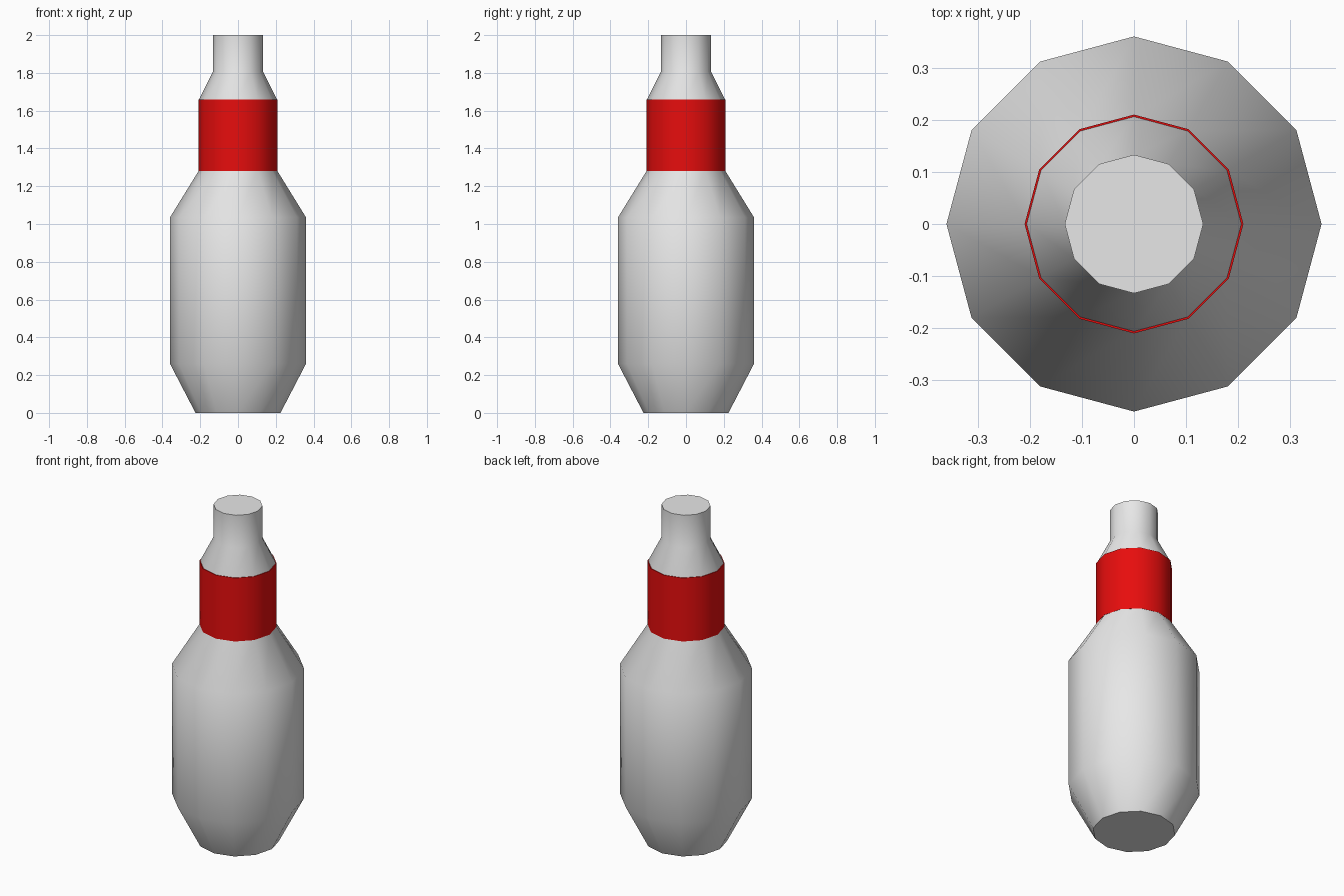
import bpy, bmesh, math

if "Cube" in bpy.data.objects:
    bpy.data.objects.remove(bpy.data.objects["Cube"])

SIDES = 12


def material(name, rgb):
    m = bpy.data.materials.new(name)
    m.diffuse_color = (*rgb, 1)
    m.use_nodes = True
    m.node_tree.nodes["Principled BSDF"].inputs["Base Color"].default_value = m.diffuse_color
    return m


def lathe(name, profile, mat, closed=False):
    """Revolve (radius, z) points; either cap the ends or close the profile into a ring."""
    bm = bmesh.new()
    rings = [[bm.verts.new((r * math.cos(i * math.tau / SIDES),
                            r * math.sin(i * math.tau / SIDES), z))
              for i in range(SIDES)] for r, z in profile]
    pairs = list(zip(rings, rings[1:]))
    if closed:
        pairs.append((rings[-1], rings[0]))
    else:
        bm.faces.new(rings[0][::-1])
        bm.faces.new(rings[-1])
    for a, b in pairs:
        for i in range(SIDES):
            j = (i + 1) % SIDES
            bm.faces.new((a[i], a[j], b[j], b[i]))
    bmesh.ops.recalc_face_normals(bm, faces=bm.faces)
    mesh = bpy.data.meshes.new(name)
    bm.to_mesh(mesh)
    bm.free()
    mesh.materials.append(mat)
    ob = bpy.data.objects.new(name, mesh)
    bpy.context.collection.objects.link(ob)
    bpy.ops.object.select_all(action='DESELECT')
    ob.select_set(True)
    bpy.context.view_layer.objects.active = ob
    bpy.ops.object.shade_smooth_by_angle(angle=math.radians(40))
    return ob


grey = material("light_grey", (0.8, 0.8, 0.8))
red = material("red", (0.8, 0.004, 0.004))

# Bottle body from base to capped neck
lathe("bottle_body", [(0.225, 0), (0.36, 0.26), (0.36, 1.035), (0.206, 1.285),
                      (0.206, 1.66), (0.133, 1.805), (0.133, 2.0)], grey)

# Thin sleeve around the lower neck
lathe("neck_band", [(0.204, 1.28), (0.21, 1.28), (0.21, 1.66), (0.204, 1.66)],
      red, closed=True)
